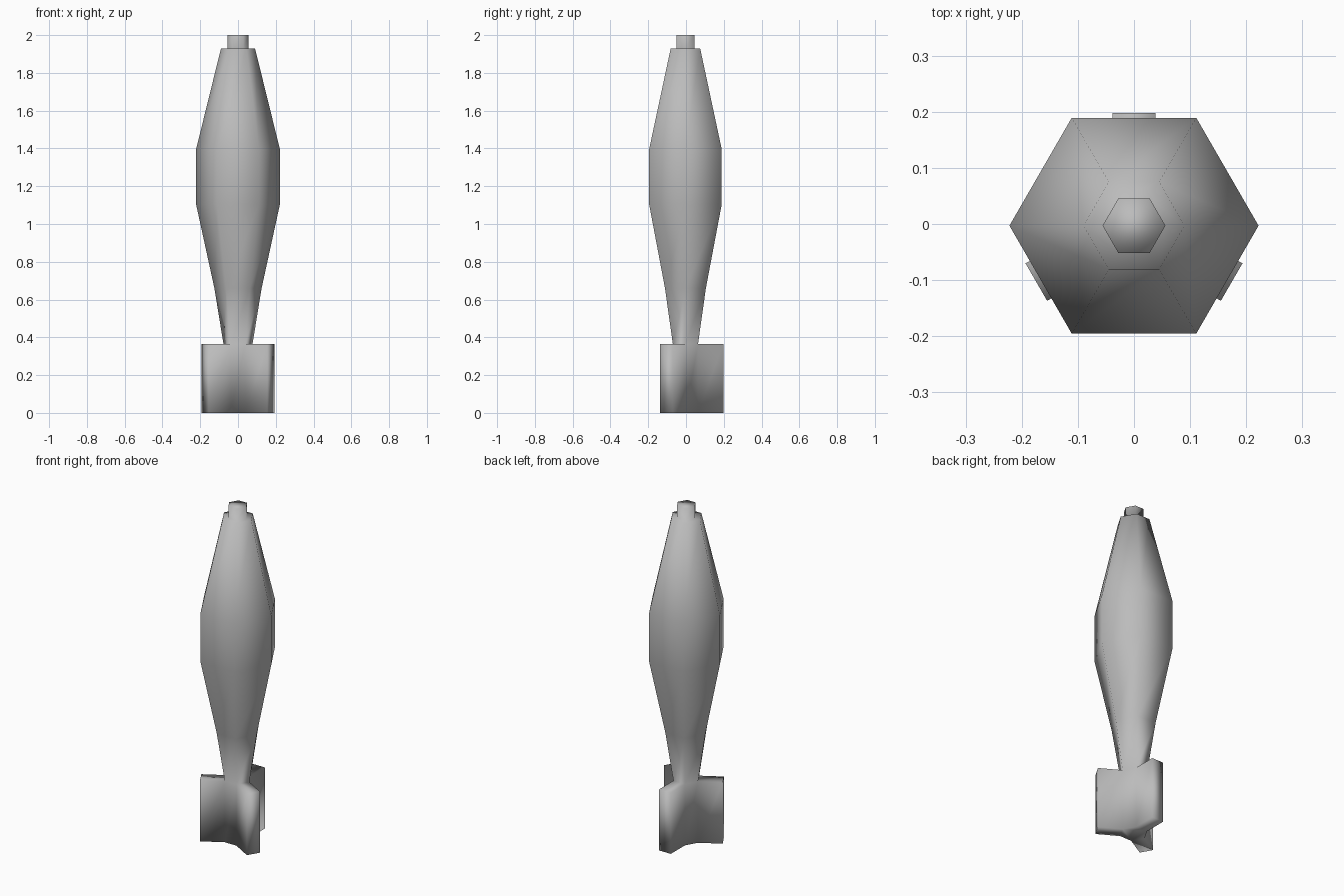
import bpy, bmesh
from math import cos, sin, radians

cube = bpy.data.objects.get("Cube")
if cube:
    bpy.data.objects.remove(cube, do_unlink=True)

SIDES = 6
CENTRE_Y = -0.003
FIN_REACH = 0.201

# Single grey metal colour
grey = bpy.data.materials.new("grey_metal")
grey.use_nodes = True
colour = (0.5, 0.5, 0.5, 1)
grey.diffuse_color = colour
grey.node_tree.nodes["Principled BSDF"].inputs["Base Color"].default_value = colour

# Radius and height of each ring, tail to nose fuse
profile = [(0.077, 0), (0.077, 0.365), (0.125, 0.66), (0.222, 1.105),
           (0.222, 1.395), (0.09, 1.93), (0.056, 1.93), (0.056, 2.0)]

bm = bmesh.new()


def add_ring(radius, z):
    angles = [radians(360 * i / SIDES) for i in range(SIDES)]
    return [bm.verts.new((radius * cos(a), radius * sin(a) + CENTRE_Y, z))
            for a in angles]


# Hexagonal body with capped ends
rings = [add_ring(r, z) for r, z in profile]
bm.faces.new(rings[0][::-1])
bm.faces.new(rings[-1])
tail_faces = []
for level, (low, high) in enumerate(zip(rings, rings[1:])):
    for i in range(SIDES):
        j = (i + 1) % SIDES
        face = bm.faces.new((low[i], low[j], high[j], high[i]))
        if level == 0:
            tail_faces.append(face)
bm.normal_update()

# Three fins pulled out of every second tail face
for face in tail_faces[1::2]:
    normal = face.normal.copy()
    apothem = profile[0][0] * cos(radians(180 / SIDES))
    fin = bmesh.ops.extrude_discrete_faces(bm, faces=[face])["faces"][0]
    bmesh.ops.translate(bm, verts=fin.verts, vec=normal * (FIN_REACH - apothem))

# Weld the fins to the body so the shading flows across them
bmesh.ops.remove_doubles(bm, verts=bm.verts, dist=0.0001)
bmesh.ops.recalc_face_normals(bm, faces=bm.faces)
for face in bm.faces:
    face.smooth = True

mesh = bpy.data.meshes.new("finned_shell")
bm.to_mesh(mesh)
bm.free()
mesh.materials.append(grey)
shell = bpy.data.objects.new("finned_shell", mesh)
bpy.context.collection.objects.link(shell)
